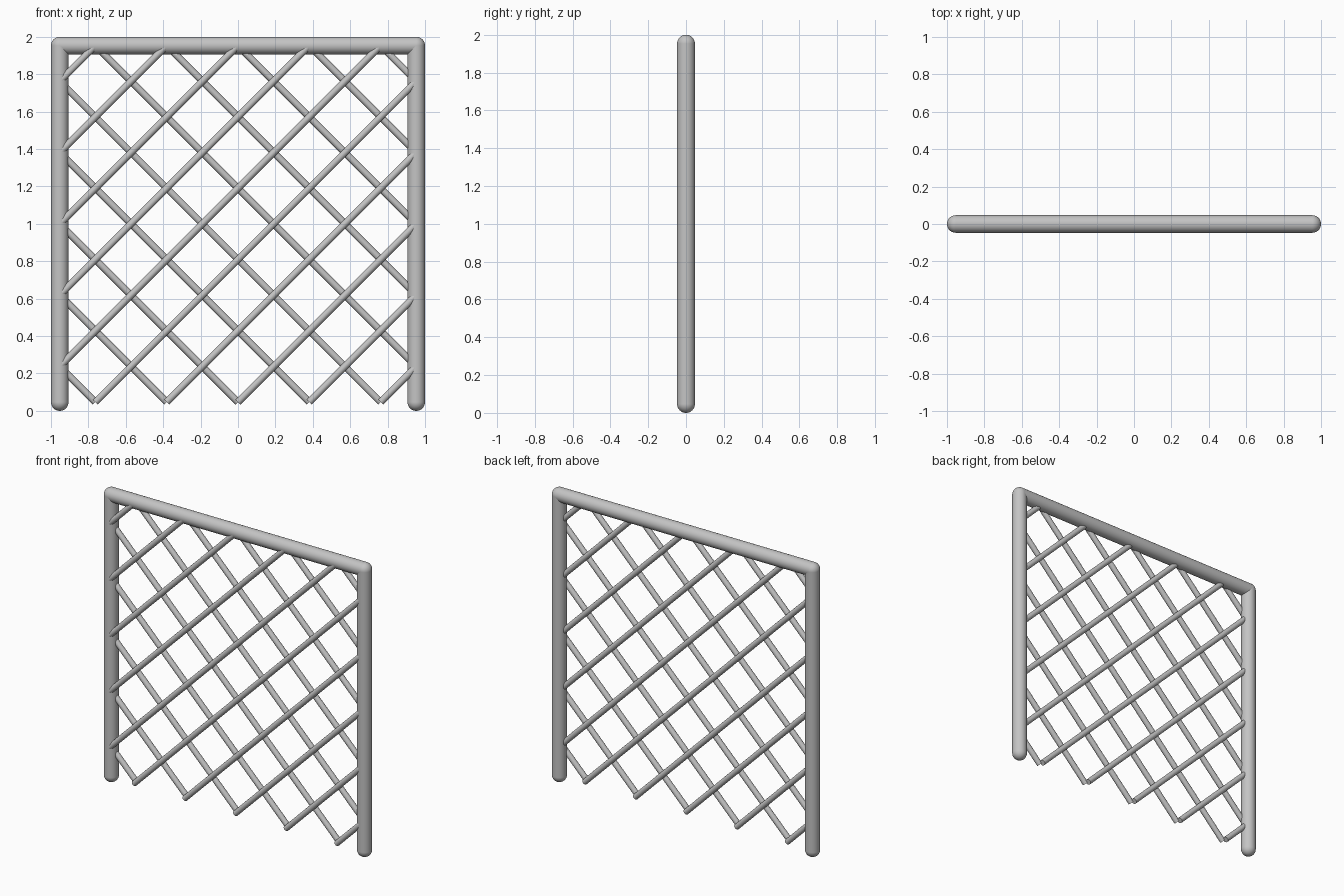
import bpy
from mathutils import Vector

cube = bpy.data.objects.get("Cube")
if cube:
    bpy.data.objects.remove(cube, do_unlink=True)

grey = bpy.data.materials.new("galvanised grey")
grey.use_nodes = True
grey.diffuse_color = (0.55, 0.55, 0.55, 1)
grey.node_tree.nodes["Principled BSDF"].inputs["Base Color"].default_value = (0.55, 0.55, 0.55, 1)

TUBE = 0.047            # frame tube radius
HALF = 1 - TUBE         # frame centre line, half width
LOW, HIGH = TUBE, 2 - TUBE
WIRE = 0.0187           # mesh wire radius
FRONT_Y = -0.0272       # front wire layer; the rear layer lies in the middle plane
CELLS = 5


def finish(name):
    obj = bpy.context.object
    obj.name = name
    obj.data.materials.append(grey)
    bpy.ops.object.shade_smooth_by_angle()


def rod(name, start, end, radius, sides):
    start, end = Vector(start), Vector(end)
    axis = end - start
    bpy.ops.mesh.primitive_cylinder_add(
        vertices=sides, radius=radius, depth=axis.length,
        location=(start + end) / 2, rotation=axis.to_track_quat('Z', 'Y').to_euler())
    finish(name)


def ball(name, location):
    bpy.ops.mesh.primitive_uv_sphere_add(
        segments=32, ring_count=16, radius=TUBE, location=location)
    finish(name)


# Frame: two posts with rounded feet and corners, joined by a top rail
for side, label in ((1, "left"), (-1, "right")):
    x = side * HALF
    rod(label + "_post", (x, 0, LOW), (x, 0, HIGH), TUBE, 32)
    ball(label + "_post_foot", (x, 0, LOW))
    ball(label + "_corner", (x, 0, HIGH))
rod("top_rail", (-HALF, 0, HIGH), (HALF, 0, HIGH), TUBE, 32)

# Mesh: two layers of diagonal wires, mirrored, clipped to the frame
step = 2 * HALF / CELLS
for slope, y, label in ((1, FRONT_Y, "front"), (-1, 0, "rear")):
    for k in range(-7, 3):
        foot = k * step
        x0 = max(foot, -HALF)
        x1 = min(foot + HIGH - LOW, HALF)
        rod(f"{label}_wire_{k + 8}",
            (slope * x0, y, LOW + x0 - foot),
            (slope * x1, y, LOW + x1 - foot), WIRE, 16)
